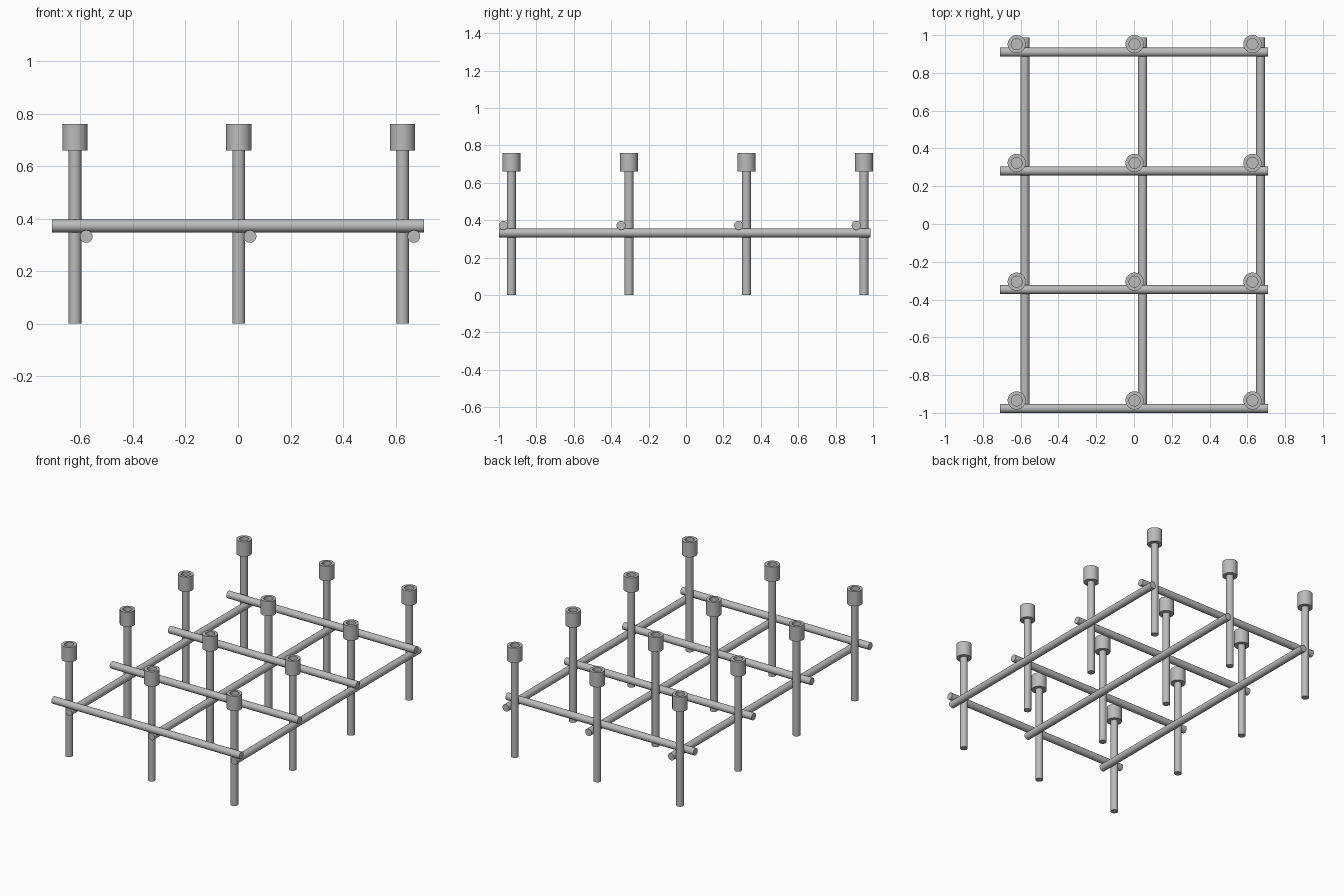
import bpy
import bmesh
from math import pi
from mathutils import Matrix, Vector

cube = bpy.data.objects.get("Cube")
if cube:
    bpy.data.objects.remove(cube, do_unlink=True)

steel = bpy.data.materials.new("grey steel")
steel.use_nodes = True
grey = (0.5, 0.5, 0.5, 1)
steel.diffuse_color = grey
steel.node_tree.nodes["Principled BSDF"].inputs["Base Color"].default_value = grey

RADIUS, CAP_RADIUS, HOLE_RADIUS = 0.024, 0.048, 0.029
CAP_BOTTOM, CAP_TOP, HOLE_FLOOR = 0.66, 0.76, 0.71
SIDES = 32


def finish(bm, name):
    """Turn a bmesh into a smooth-sided steel object."""
    bmesh.ops.recalc_face_normals(bm, faces=bm.faces)
    mesh = bpy.data.meshes.new(name)
    bm.to_mesh(mesh)
    bm.free()
    mesh.materials.append(steel)
    obj = bpy.data.objects.new(name, mesh)
    bpy.context.collection.objects.link(obj)
    bpy.ops.object.select_all(action='DESELECT')
    obj.select_set(True)
    bpy.context.view_layer.objects.active = obj
    bpy.ops.object.shade_smooth_by_angle(angle=pi / 6)


def rod(name, start, end):
    """Solid round bar between two points."""
    start, end = Vector(start), Vector(end)
    axis = end - start
    turn = axis.to_track_quat('Z', 'Y').to_matrix().to_4x4()
    bm = bmesh.new()
    bmesh.ops.create_cone(bm, cap_ends=True, segments=SIDES, radius1=RADIUS,
                          radius2=RADIUS, depth=axis.length,
                          matrix=Matrix.Translation((start + end) / 2) @ turn)
    finish(bm, name)


def socket_cap(name, x, y):
    """Round head with a recessed socket, lathed from a half profile."""
    profile = [(0, CAP_BOTTOM), (CAP_RADIUS, CAP_BOTTOM), (CAP_RADIUS, CAP_TOP),
               (HOLE_RADIUS, CAP_TOP), (HOLE_RADIUS, HOLE_FLOOR), (0, HOLE_FLOOR)]
    bm = bmesh.new()
    verts = [bm.verts.new((x + r, y, z)) for r, z in profile]
    edges = [bm.edges.new(pair) for pair in zip(verts, verts[1:])]
    bmesh.ops.spin(bm, geom=verts + edges, cent=(x, y, 0), axis=(0, 0, 1),
                   angle=2 * pi, steps=SIDES)
    bmesh.ops.remove_doubles(bm, verts=bm.verts, dist=0.0005)
    finish(bm, name)


# Upright posts with their socket heads
columns = [-0.621 + 0.624 * i for i in range(3)]
rows = [-0.934 + 0.6287 * j for j in range(4)]
for i, x in enumerate(columns, 1):
    for j, y in enumerate(rows, 1):
        rod(f"post_{i}_{j}", (x, y, 0), (x, y, CAP_BOTTOM + 0.02))
        socket_cap(f"post_head_{i}_{j}", x, y)

# Cross bars in front of each row, resting on the long bars
for j, y in enumerate(rows, 1):
    rod(f"cross_bar_{j}", (-0.709, y - 0.042, 0.372), (0.709, y - 0.042, 0.372))

# Long bars beside each column
for i, x in enumerate(columns, 1):
    rod(f"long_bar_{i}", (x + 0.043, -1, 0.332), (x + 0.043, 0.987, 0.332))
